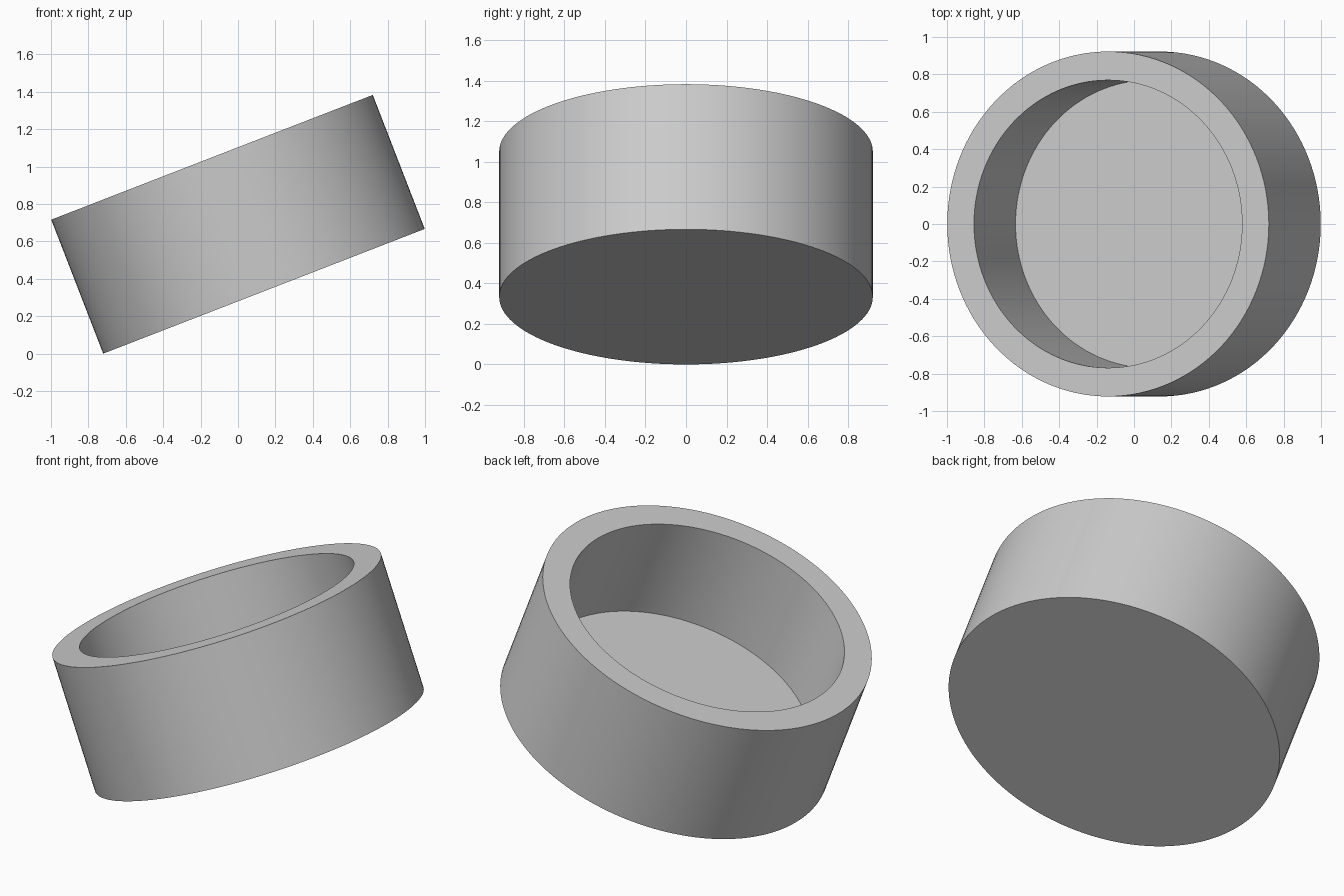
import bpy, bmesh, math
from mathutils import Matrix, Vector

cube = bpy.data.objects.get("Cube")
if cube:
    bpy.data.objects.remove(cube, do_unlink=True)

RADIUS, HEIGHT, WALL = 0.922, 0.768, 0.153
TILT = math.radians(-21.2)

# Plain grey material
grey = bpy.data.materials.new("light_grey")
grey.use_nodes = True
colour = (0.6, 0.6, 0.6, 1)
grey.diffuse_color = colour
grey.node_tree.nodes["Principled BSDF"].inputs["Base Color"].default_value = colour

# Solid round body
bm = bmesh.new()
bmesh.ops.create_cone(bm, cap_ends=True, segments=128,
                      radius1=RADIUS, radius2=RADIUS, depth=HEIGHT)

# Rim: shrink a copy of the top outline; hollow: push it down to the floor
top = max(bm.faces, key=lambda f: f.calc_center_median().z)
inner = (RADIUS - WALL) / RADIUS
for scale, drop in ((inner, 0), (1, HEIGHT - WALL)):
    result = bmesh.ops.extrude_discrete_faces(bm, faces=[top])
    top = result["faces"][0]
    bmesh.ops.scale(bm, vec=Vector((scale, scale, 1)), verts=top.verts)
    bmesh.ops.translate(bm, vec=Vector((0, 0, -drop)), verts=top.verts)

# Lean toward -x and rest the lowest edge on the ground
bm.transform(Matrix.Rotation(TILT, 4, "Y"))
lowest = min(v.co.z for v in bm.verts)
bm.transform(Matrix.Translation((0, 0, -lowest)))
bmesh.ops.recalc_face_normals(bm, faces=bm.faces)

mesh = bpy.data.meshes.new("tilted_round_cup")
bm.to_mesh(mesh)
bm.free()
mesh.materials.append(grey)
cup = bpy.data.objects.new("tilted_round_cup", mesh)
bpy.context.collection.objects.link(cup)

# Smooth walls, sharp rims
bpy.ops.object.select_all(action="DESELECT")
cup.select_set(True)
bpy.context.view_layer.objects.active = cup
bpy.ops.object.shade_smooth_by_angle(angle=math.radians(30))
